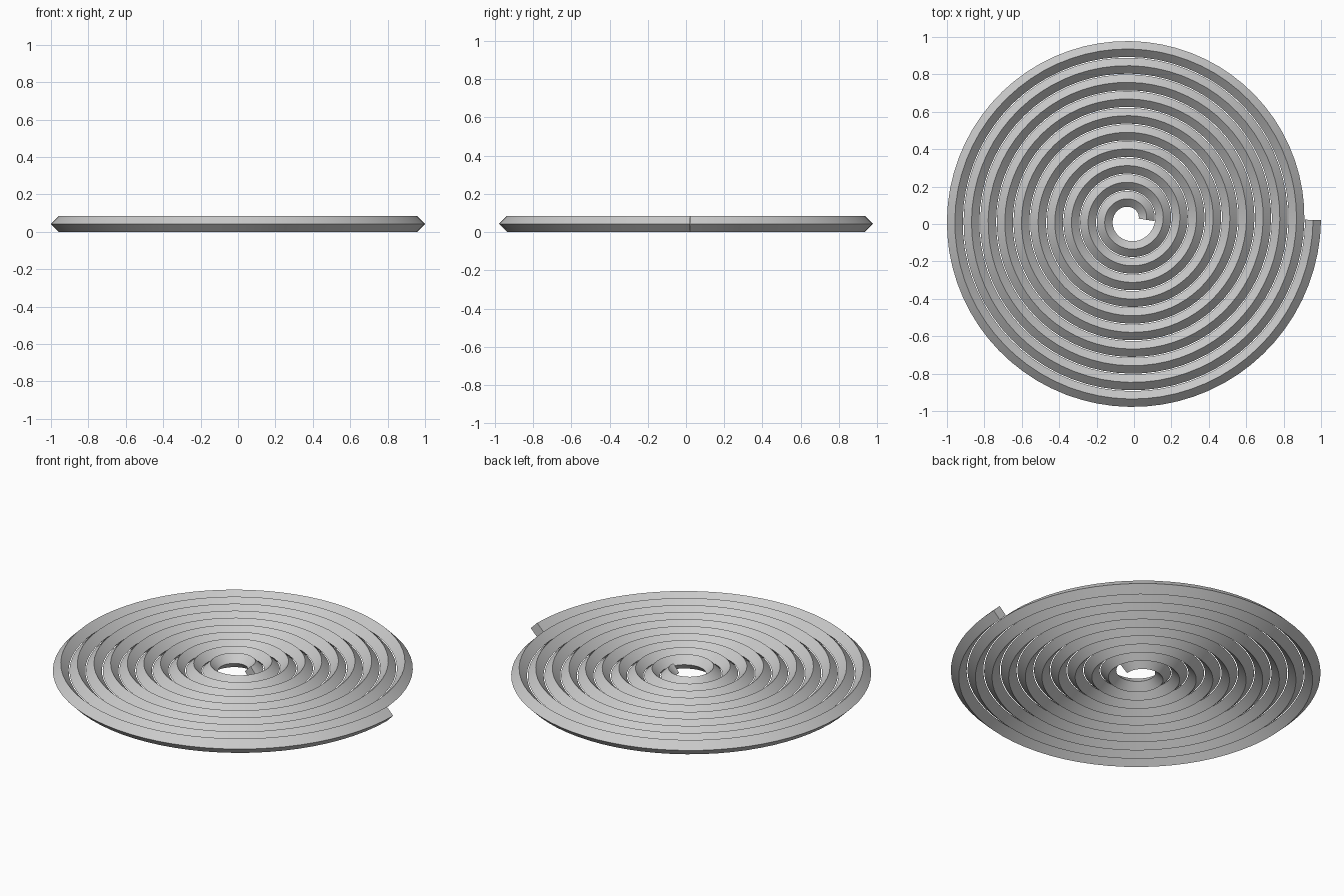
import bpy, bmesh, math
from mathutils import Vector

cube = bpy.data.objects.get("Cube")
if cube:
    bpy.data.objects.remove(cube)

PITCH = 0.0891          # radial growth per turn
TURNS = 10
STEPS = 72              # segments per turn
HALF = 0.0423           # half diagonal of the diamond section
CENTRE = Vector((-PITCH / 4, PITCH / 4, HALF))

grey = bpy.data.materials.new("plain grey")
grey.use_nodes = True
colour = (0.6, 0.6, 0.6, 1)
grey.diffuse_color = colour
grey.node_tree.nodes["Principled BSDF"].inputs["Base Color"].default_value = colour


def section(bm, angle):
    """Diamond of four vertices standing square to the spiral path."""
    growth = PITCH / math.tau
    radius = growth * angle
    out = Vector((math.cos(angle), math.sin(angle), 0))
    along = Vector((-out.y, out.x, 0))
    side = (out * radius - along * growth).normalized()
    up = Vector((0, 0, 1))
    middle = CENTRE + out * radius
    return [bm.verts.new(middle + d * HALF) for d in (side, up, -side, -up)]


# Flat coil: diamond section swept along an Archimedean spiral
bm = bmesh.new()
rings = [section(bm, math.tau * (1 + i / STEPS)) for i in range(TURNS * STEPS + 1)]
for a, b in zip(rings, rings[1:]):
    for k in range(4):
        n = (k + 1) % 4
        bm.faces.new((a[k], a[n], b[n], b[k]))

# End caps
bm.faces.new(rings[0])
bm.faces.new(rings[-1])
bmesh.ops.recalc_face_normals(bm, faces=bm.faces)

mesh = bpy.data.meshes.new("spiral_coil")
bm.to_mesh(mesh)
bm.free()
mesh.materials.append(grey)
coil = bpy.data.objects.new("spiral_coil", mesh)
bpy.context.collection.objects.link(coil)

# Smooth along the coil, crisp along the diamond's edges
bpy.ops.object.select_all(action="DESELECT")
coil.select_set(True)
bpy.context.view_layer.objects.active = coil
bpy.ops.object.shade_smooth_by_angle(angle=math.radians(30))
